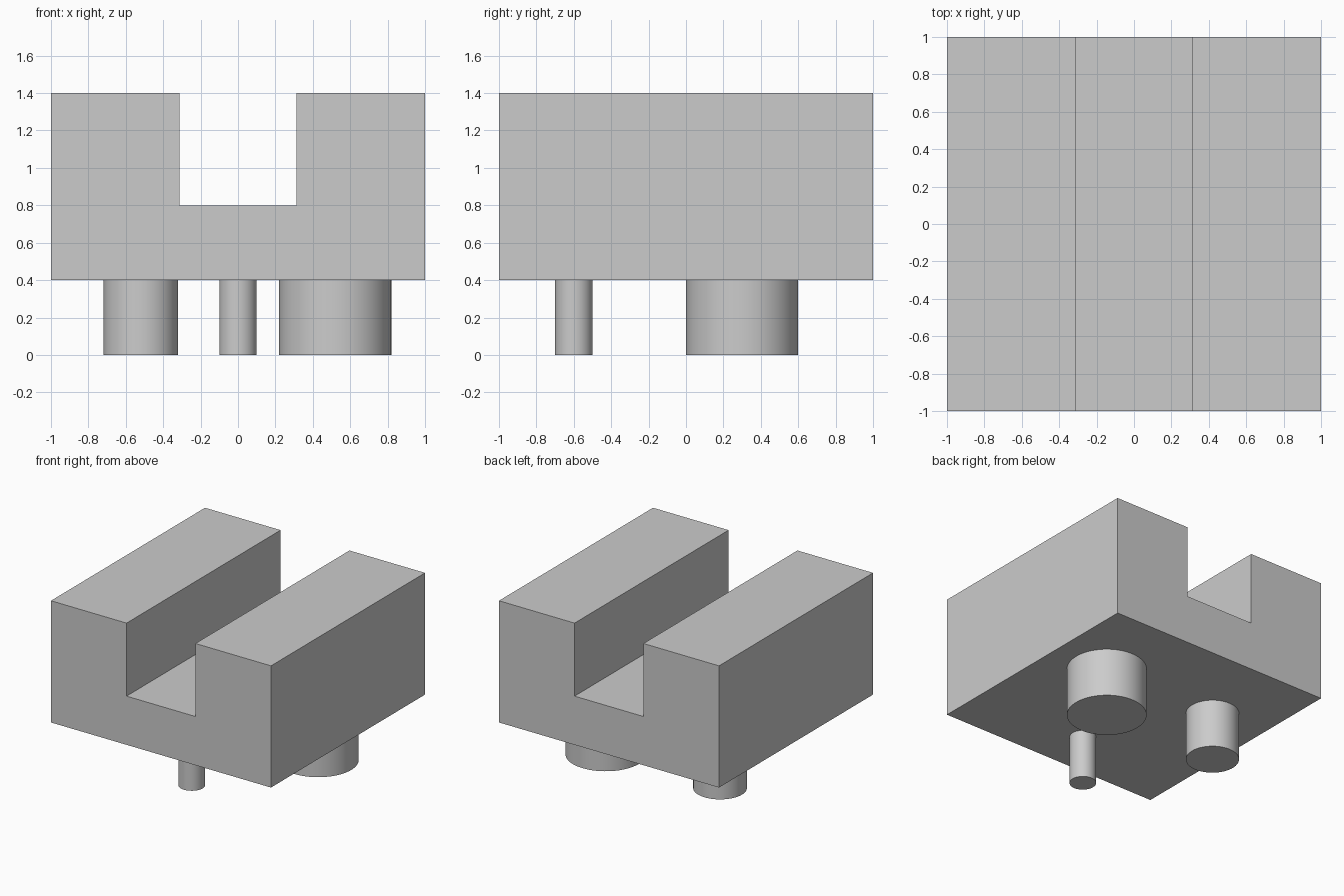
import bpy, bmesh, math

old = bpy.data.objects.get("Cube")
if old:
    bpy.data.objects.remove(old, do_unlink=True)

grey = bpy.data.materials.new("light_grey")
grey.use_nodes = True
color = (0.6, 0.6, 0.6, 1)
grey.diffuse_color = color
grey.node_tree.nodes["Principled BSDF"].inputs["Base Color"].default_value = color

BASE = 0.4      # underside of the block
TOP = 1.4
SLOT = 0.313    # half width of the slot
FLOOR = 0.8     # slot floor


def slotted_block():
    # U-shaped profile, extruded from front to back
    half = [(SLOT, FLOOR), (SLOT, TOP), (1, TOP), (1, BASE)]
    profile = half + [(-x, z) for x, z in reversed(half)]
    bm = bmesh.new()
    face = bm.faces.new([bm.verts.new((x, -1, z)) for x, z in profile])
    result = bmesh.ops.extrude_face_region(bm, geom=[face])
    verts = [v for v in result["geom"] if isinstance(v, bmesh.types.BMVert)]
    bmesh.ops.translate(bm, verts=verts, vec=(0, 2, 0))
    bmesh.ops.recalc_face_normals(bm, faces=bm.faces)
    mesh = bpy.data.meshes.new("slotted_block")
    bm.to_mesh(mesh)
    bm.free()
    mesh.materials.append(grey)
    bpy.context.collection.objects.link(bpy.data.objects.new("slotted_block", mesh))


def peg(name, radius, angle):
    # Pegs stand evenly around a circle under the block
    a = math.radians(angle)
    bpy.ops.mesh.primitive_cylinder_add(
        vertices=64, radius=radius, depth=BASE,
        location=(0.6 * math.cos(a), 0.6 * math.sin(a), BASE / 2))
    ob = bpy.context.object
    ob.name = name
    ob.data.materials.append(grey)
    bpy.ops.object.shade_smooth_by_angle(angle=math.radians(30))


slotted_block()
peg("small_peg", 0.1, 270)
peg("medium_peg", 0.2, 150)
peg("large_peg", 0.3, 30)
